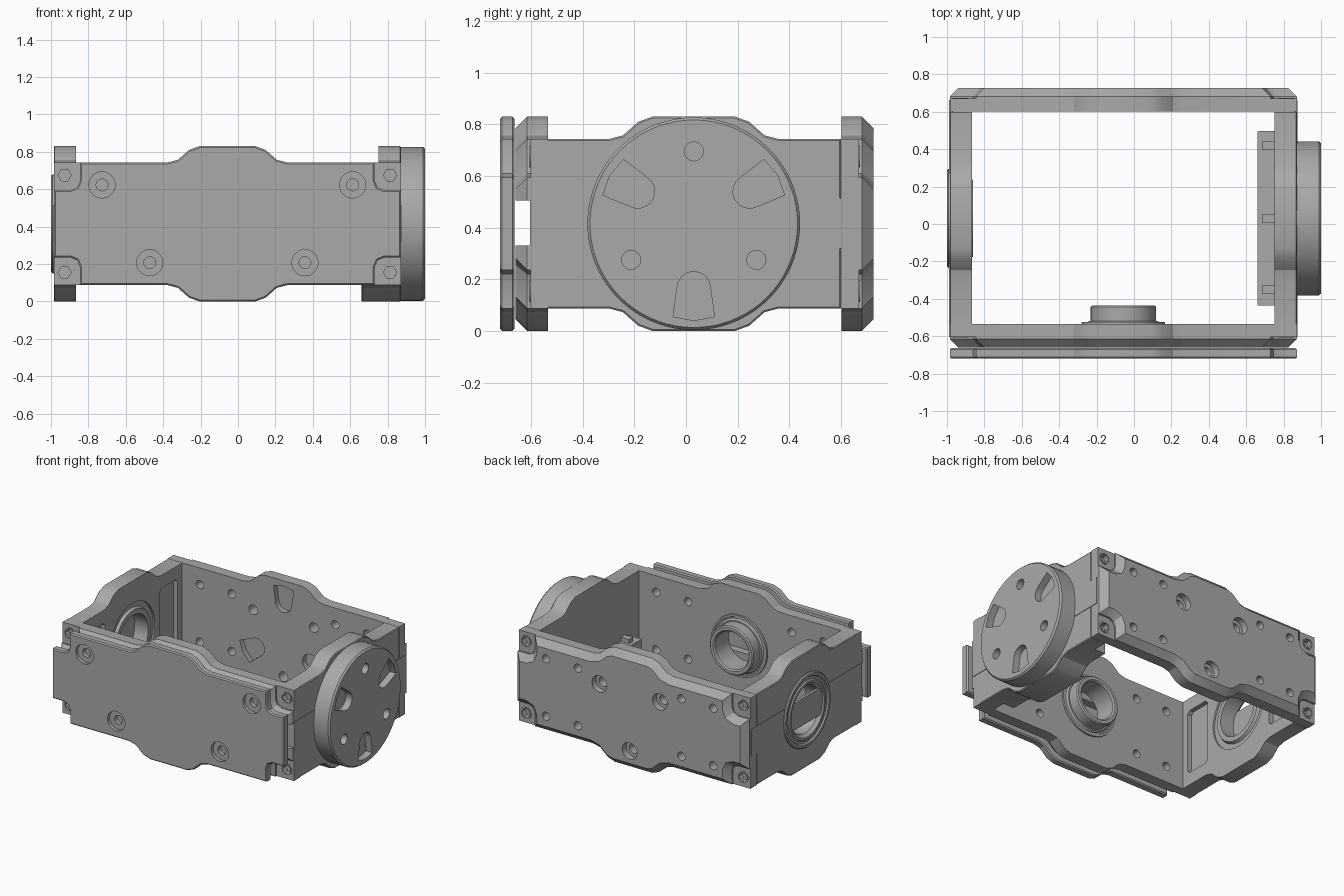
import bpy, bmesh
from math import sin, cos, pi, radians
from mathutils import Vector

if "Cube" in bpy.data.objects:
    bpy.data.objects.remove(bpy.data.objects["Cube"])

grey = bpy.data.materials.new("machined grey")
grey.use_nodes = True
grey.diffuse_color = (0.4, 0.4, 0.4, 1)
grey.node_tree.nodes["Principled BSDF"].inputs["Base Color"].default_value = (0.4, 0.4, 0.4, 1)

CX, CY, CZ = -0.057, 0.03, 0.415      # centres of the long plates, side plates and height
HALF = 0.928                          # half length of the long plates
HOLES = [(CX + sx * x, CZ + sz * 0.208) for x in (0.415, 0.67) for sx in (-1, 1) for sz in (-1, 1)]
parts = []


def place(axis, u, v, d):
    return (d, u, v) if axis == "x" else (u, d, v)


def finish(name, bm):
    bmesh.ops.recalc_face_normals(bm, faces=bm.faces)
    mesh = bpy.data.meshes.new(name)
    bm.to_mesh(mesh)
    bm.free()
    mesh.materials.append(grey)
    obj = bpy.data.objects.new(name, mesh)
    bpy.context.collection.objects.link(obj)
    parts.append(obj)
    return obj


def inset(pts, amount):
    """Move each edge of an anticlockwise outline inwards."""
    out = []
    for i, p in enumerate(pts):
        a = (Vector(p) - Vector(pts[i - 1])).normalized()
        b = (Vector(pts[(i + 1) % len(pts)]) - Vector(p)).normalized()
        na, nb = Vector((-a.y, a.x)), Vector((-b.y, b.x))
        out.append(Vector(p) + (na + nb) * amount / (1 + na.dot(nb)))
    return out


def loft(name, pts, axis, sections):
    """Solid through copies of an outline; sections are (depth, inset)."""
    bm = bmesh.new()
    rings = [[bm.verts.new(place(axis, p[0], p[1], d)) for p in inset(pts, s)] for d, s in sections]
    n = len(pts)
    for lower, upper in zip(rings, rings[1:]):
        for i in range(n):
            bm.faces.new((lower[i], lower[(i + 1) % n], upper[(i + 1) % n], upper[i]))
    bm.faces.new(rings[0])
    bm.faces.new(rings[-1])
    return finish(name, bm)


def lathe(name, profile, axis, u, v, n=64):
    """Ring from a closed profile of (radius, depth)."""
    bm = bmesh.new()
    rings = [[bm.verts.new(place(axis, u + r * cos(2 * pi * i / n), v + r * sin(2 * pi * i / n), d))
              for r, d in profile] for i in range(n)]
    m = len(profile)
    for i in range(n):
        a, b = rings[i], rings[(i + 1) % n]
        for j in range(m):
            bm.faces.new((a[j], a[(j + 1) % m], b[(j + 1) % m], b[j]))
    return finish(name, bm)


def circle(u, v, r, n=20):
    return [(u + r * cos(2 * pi * i / n), v + r * sin(2 * pi * i / n)) for i in range(n)]


def rect(u0, u1, v0, v1):
    return [(u0, v0), (u1, v0), (u1, v1), (u0, v1)]


def outline(centre, half, notch=False, narrow=0.0):
    """Plate outline with a raised middle, optionally notched at the corners."""
    corner = [(half, 0.328)]
    if notch:
        corner = [(half, 0.18), (half - 0.09, 0.18), (half - 0.125, 0.195),
                  (half - 0.14, 0.23), (half - 0.14, 0.328)]
    q = corner + [(0.32 - narrow, 0.328), (0.265 - narrow, 0.342),
                  (0.205 - narrow, 0.395), (0.15 - narrow, 0.415)]
    top = q + [(-u, v) for u, v in reversed(q)]
    full = top + [(-u, -v) for u, v in top]
    return [(centre + u, CZ + v) for u, v in full]


def slot(u, v, angle):
    """D-shaped pocket outline pointing outwards from a centre."""
    local = [(0.25 - 0.065 * sin(pi * i / 8), 0.065 * cos(pi * i / 8)) for i in range(9)]
    local += [(0.36, -0.08), (0.375, 0), (0.36, 0.08)]
    c, s = cos(radians(angle)), sin(radians(angle))
    return [(u + r * c - t * s, v + r * s + t * c) for r, t in local]


def cut(obj, pts, axis, d0, d1):
    tool = loft("cutter", pts, axis, [(d0, 0), (d1, 0)])
    tool.hide_render = True
    parts.remove(tool)
    mod = obj.modifiers.new("cut", "BOOLEAN")
    mod.operation, mod.solver, mod.object = "DIFFERENCE", "EXACT", tool
    bpy.context.view_layer.update()
    mesh = bpy.data.meshes.new_from_object(obj.evaluated_get(bpy.context.evaluated_depsgraph_get()))
    obj.modifiers.clear()
    obj.data = mesh
    bpy.data.objects.remove(tool)


def drill(obj, spots, r, axis, d0, d1, n=16):
    for u, v in spots:
        cut(obj, circle(u, v, r, n), axis, d0, d1)


def polar(u, v, r, angles):
    return [(u + r * cos(radians(a)), v + r * sin(radians(a))) for a in angles]


# Long front and back plates: a full slab plus a chamfered, corner-notched outer layer
screws = [(CX + sx * 0.87, CZ + sz * 0.26) for sx in (-1, 1) for sz in (-1, 1)]
for name, y, s in (("front", -0.535, -1), ("back", 0.602, 1)):
    slab = loft(name + "_slab", outline(CX, HALF), "y", [(y, 0), (y + s * 0.068, 0)])
    face = loft(name + "_raised_face", outline(CX, HALF, True), "y",
                [(y + s * 0.068, 0), (y + s * 0.08, 0), (y + s * 0.125, 0.045)])
    for layer in (slab, face):
        drill(layer, HOLES, 0.03, "y", y - 0.1, y + 0.2)
    drill(slab, screws, 0.035, "y", y + s * 0.03, y + s * 0.2, 6)
    if name == "front":
        cut(face, rect(-1.2, 1.2, 0.33, 0.505), "y", -0.8, -0.5)
        drill(slab, [(CX, CZ)], 0.16, "y", -0.8, -0.4, 48)
    else:
        lugs = polar(CX, CZ, 0.28, (30, 150, 270))
        drill(face, lugs, 0.06, "y", 0.68, 0.9)
        for layer in (slab, face):
            drill(layer, lugs, 0.035, "y", 0.5, 0.9)
        for a in (90, 210, 330):
            cut(slab, slot(CX, CZ, a), "y", 0.5, 0.64)
    # Raised screw seats in the corner notches
    for u, v in screws:
        lathe(name + "_screw_seat", [(0.035, y + s * 0.06), (0.035, y + s * 0.072),
                                     (0.043, y + s * 0.072), (0.043, y + s * 0.06)], "y", u, v, 16)

# Front cover with countersunk fixing holes
cover = loft("front_cover", outline(CX, HALF, True), "y",
             [(-0.664, 0.008), (-0.672, 0), (-0.712, 0), (-0.72, 0.008)])
fixings = [(CX + sx * x, CZ + z) for x, z in ((0.67, 0.208), (0.415, -0.208)) for sx in (-1, 1)]
drill(cover, fixings, 0.07, "y", -0.8, -0.695, 24)
drill(cover, fixings, 0.032, "y", -0.8, -0.6)

# Hollow boss on the inside of the front plate
lathe("front_boss", [(0.175, -0.6), (0.175, -0.444), (0.167, -0.435), (0.145, -0.435),
                     (0.135, -0.445), (0.135, -0.6)], "y", CX, CZ)
lathe("front_boss_flange", [(0.17, -0.56), (0.17, -0.518), (0.185, -0.518), (0.195, -0.53),
                            (0.205, -0.53), (0.208, -0.524), (0.222, -0.524), (0.226, -0.56)], "y", CX, CZ)

# Side plates
right = loft("right_side", outline(CY, 0.57, narrow=-0.01), "x", [(-0.867, 0), (-0.98, 0), (-0.985, 0.006)])
left = loft("left_side", outline(CY, 0.57, narrow=-0.01), "x", [(0.752, 0), (0.866, 0), (0.871, 0.006)])
for name, x0, x1 in (("right", -0.988, -0.867), ("left", 0.752, 0.875)):
    loft(name + "_joint_tabs", rect(-0.605, 0.662, 0.32, 0.515), "x", [(x0, 0), (x0 + 0.02, 0)]) if x0 < 0 \
        else loft(name + "_joint_tabs", rect(-0.605, 0.662, 0.32, 0.515), "x", [(x1 - 0.02, 0), (x1, 0)])

# Bearing opening and inner pockets of the right side
drill(right, [(CY, CZ)], 0.255, "x", -1.1, -0.8, 64)
lathe("bearing_ring", [(0.262, -0.95), (0.265, -0.992), (0.257, -1.0), (0.24, -1.0), (0.232, -0.99),
                       (0.215, -0.99), (0.205, -0.998), (0.19, -0.998), (0.17, -0.975),
                       (0.17, -0.86), (0.205, -0.86), (0.215, -0.88), (0.258, -0.88)], "x", CY, CZ)
for s in (-1, 1):
    u = CY + s * 0.415
    pocket = [(u - 0.1, 0.2), (u - 0.08, 0.18), (u + 0.08, 0.18), (u + 0.1, 0.2),
              (u + 0.1, 0.63), (u + 0.08, 0.65), (u - 0.08, 0.65), (u - 0.1, 0.63)]
    cut(right, pocket, "x", -0.9, -0.8)

# Output disc on the left side with pockets and holes
disc = loft("output_disc", circle(CY, CZ, 0.412, 72), "x", [(0.866, 0), (0.988, 0), (1.0, 0.01)])
for a in (30, 150, 270):
    cut(disc, slot(CY, CZ, a), "x", 0.95, 1.1)
drill(disc, polar(CY, CZ, 0.28, (90, 210, 330)), 0.037, "x", 0.92, 1.1)

# Inner shelf on the left side with ribs
shelf = loft("inner_shelf", outline(CY, 0.466, narrow=-0.01), "x", [(0.66, 0.004), (0.665, 0), (0.753, 0)])
cut(shelf, rect(-1, 1, 0.31, 1.2), "x", 0.5, 0.9)
for y in (-0.35, 0.03, 0.42):
    loft("shelf_rib", rect(y - 0.022, y + 0.022, 0.3, 0.34), "x", [(0.685, 0), (0.755, 0)])

# Smooth the round walls, keep edges sharp
bpy.ops.object.select_all(action="DESELECT")
for obj in parts:
    obj.select_set(True)
bpy.context.view_layer.objects.active = parts[0]
bpy.ops.object.shade_smooth_by_angle(angle=radians(25))
